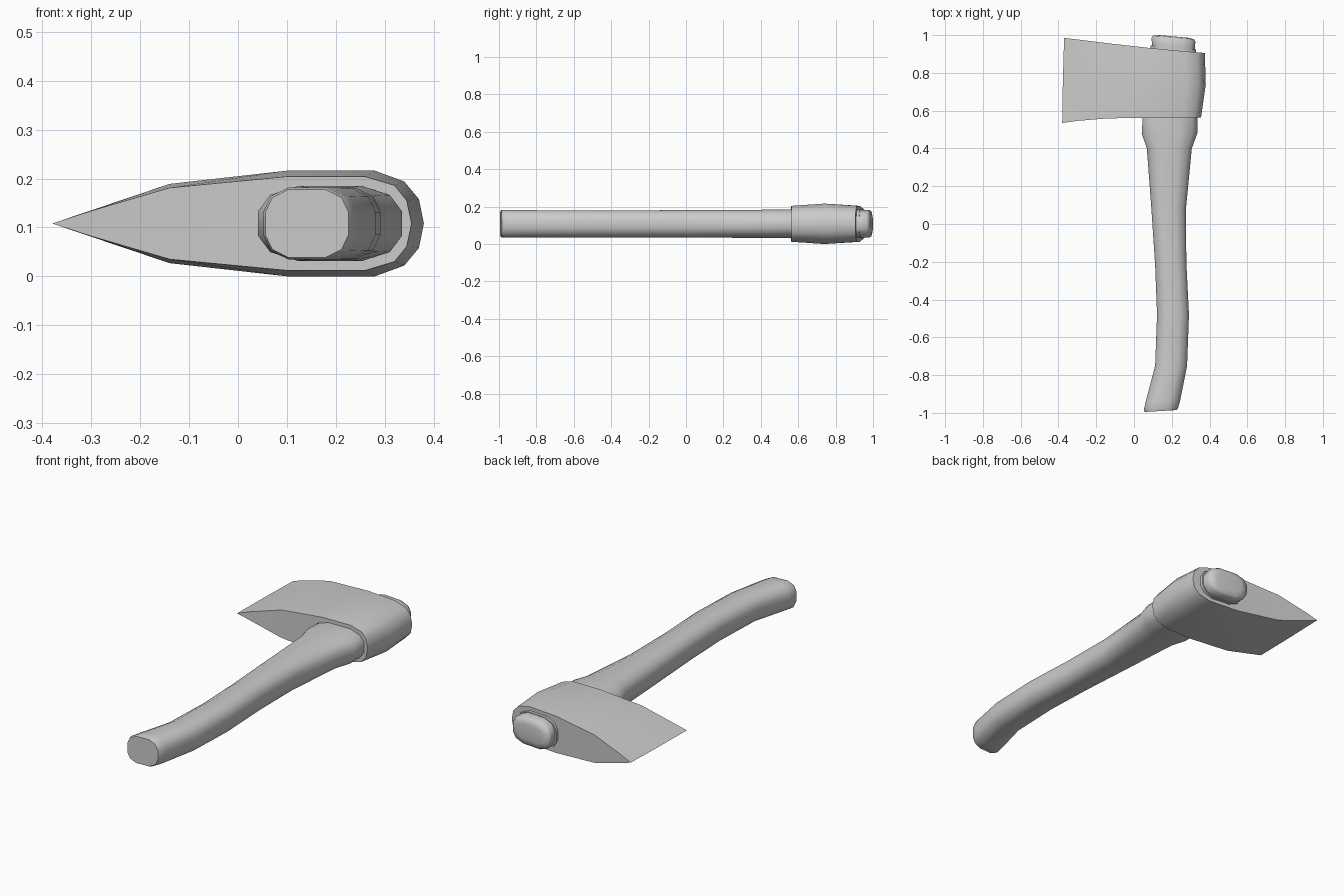
import bpy, bmesh, math

if "Cube" in bpy.data.objects:
    bpy.data.objects.remove(bpy.data.objects["Cube"])

grey = bpy.data.materials.new("plain_grey")
grey.use_nodes = True
GREY = (0.6, 0.6, 0.6, 1)
grey.diffuse_color = GREY
grey.node_tree.nodes["Principled BSDF"].inputs["Base Color"].default_value = GREY
MID = 0.108  # height of the symmetry plane


def finish(bm, name, angle):
    bmesh.ops.remove_doubles(bm, verts=bm.verts, dist=0.0005)
    bmesh.ops.recalc_face_normals(bm, faces=bm.faces)
    mesh = bpy.data.meshes.new(name)
    bm.to_mesh(mesh)
    bm.free()
    mesh.materials.append(grey)
    obj = bpy.data.objects.new(name, mesh)
    bpy.context.collection.objects.link(obj)
    bpy.ops.object.select_all(action='DESELECT')
    obj.select_set(True)
    bpy.context.view_layer.objects.active = obj
    bpy.ops.object.shade_smooth_by_angle(angle=math.radians(angle))
    return obj


def strip(bm, a, b, closed=True):
    n = len(a)
    for i in range(n if closed else n - 1):
        j = (i + 1) % n
        bm.faces.new((a[i], a[j], b[j], b[i]))


# Twelve-sided rounded cross-section in unit size
quarter = [(1, .33), (.83, .76), (.43, 1)]
half = quarter + [(-u, v) for u, v in reversed(quarter)]
section = half + [(u, -v) for u, v in reversed(half)]


def loft(name, rows, angle):
    """Rows hold left x, left y, right x, right y and half thickness."""
    bm = bmesh.new()
    rings = []
    for lx, ly, rx, ry, h in rows:
        rings.append([bm.verts.new((lx + (rx - lx) * (u + 1) / 2,
                                    ly + (ry - ly) * (u + 1) / 2,
                                    MID + h * v)) for u, v in section])
    for a, b in zip(rings, rings[1:]):
        strip(bm, a, b)
    bm.faces.new(rings[0])
    bm.faces.new(rings[-1])
    return finish(bm, name, angle)


# Curved wooden handle, from the butt up through the eye
loft("handle", [
    (.056, -.995, .226, -.985, .070),
    (.052, -.985, .234, -.972, .074),
    (.062, -.94, .243, -.94, .074),
    (.112, -.75, .281, -.75, .072),
    (.122, -.48, .291, -.48, .072),
    (.112, -.22, .277, -.20, .072),
    (.092, .08, .275, .08, .074),
    (.068, .40, .306, .40, .075),
    (.041, .48, .335, .48, .077),
    (.046, .56, .335, .56, .077),
    (.090, .75, .328, .75, .077),
    (.088, .945, .328, .925, .077),
], 40)

# Slanted rounded handle tip showing behind the head
loft("handle_tip", [
    (.100, .90, .318, .88, .072),
    (.096, .950, .322, .925, .074),
    (.092, .985, .325, .965, .074),
    (.100, .997, .318, .978, .066),
    (.135, 1.00, .285, .986, .040),
], 50)

# Axe head: half outlines (x, y, half thickness) from cutting edge to poll
front = [(-.38, .535, 0), (-.30, .546, .026), (-.14, .559, .073),
         (.10, .563, .096), (.26, .565, .096), (.32, .565, .078),
         (.345, .565, .047), (.355, .565, 0)]
middle = [(-.377, .74, 0), (-.30, .74, .027), (-.14, .74, .081),
          (.10, .74, .108), (.28, .74, .108), (.34, .74, .086),
          (.37, .74, .05), (.38, .74, 0)]
back = [(-.37, .985, 0), (-.30, .977, .025), (-.14, .957, .073),
        (.10, .930, .096), (.27, .914, .096), (.335, .909, .078),
        (.365, .906, .047), (.375, .905, 0)]

bm = bmesh.new()
sides = [[[bm.verts.new((x, y, MID + s * h)) for x, y, h in outline]
          for outline in (front, middle, back)] for s in (1, -1)]
for rows in sides:
    for a, b in zip(rows, rows[1:]):
        strip(bm, a, b, False)
for end in (0, 2):
    strip(bm, sides[0][end], sides[1][end], False)
finish(bm, "axe_head", 35)
